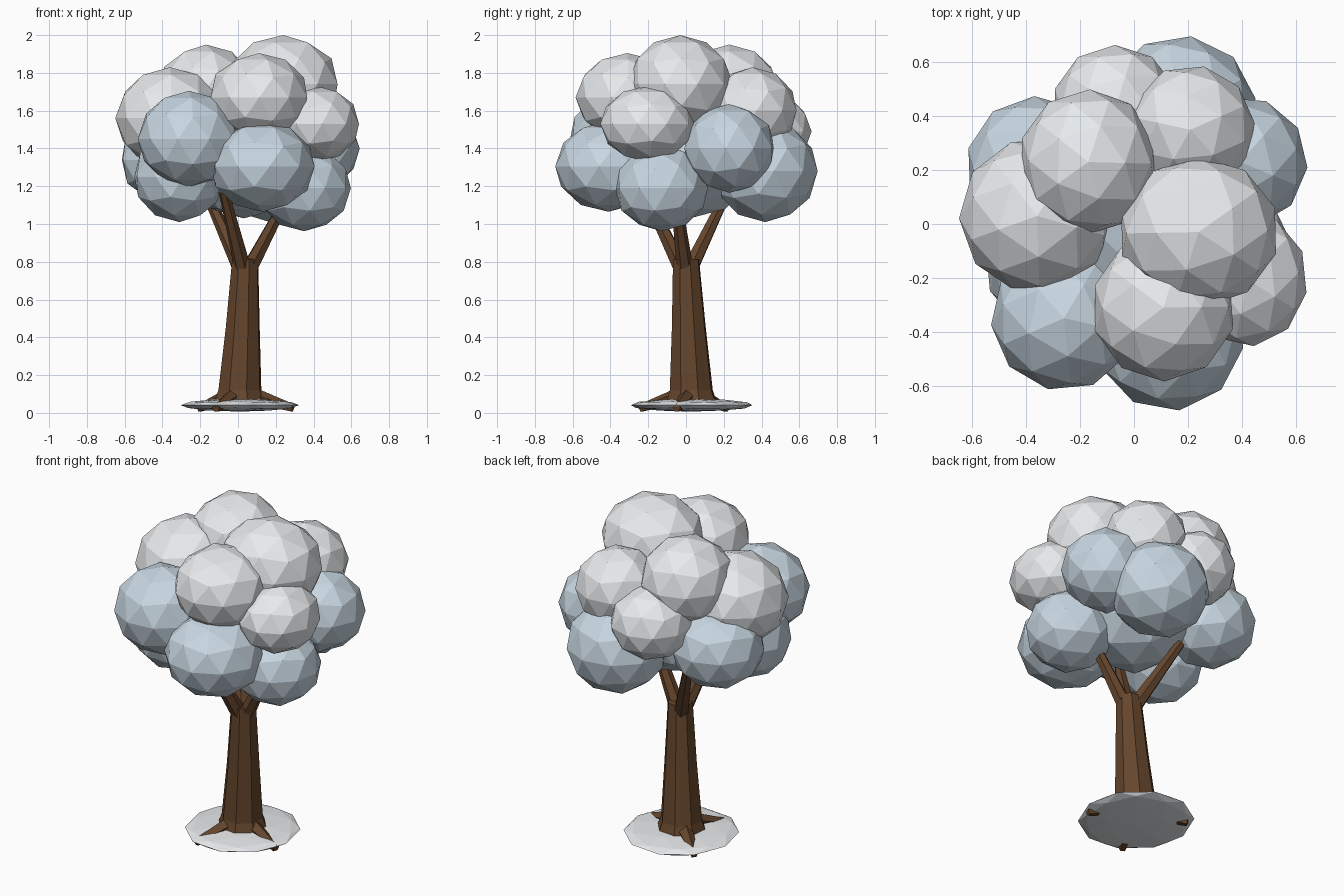
import bpy, bmesh, math, random
from mathutils import Vector, Matrix

if "Cube" in bpy.data.objects:
    bpy.data.objects.remove(bpy.data.objects["Cube"])

random.seed(4)


def material(name, rgb):
    m = bpy.data.materials.new(name)
    m.diffuse_color = (*rgb, 1)
    m.use_nodes = True
    m.node_tree.nodes["Principled BSDF"].inputs["Base Color"].default_value = m.diffuse_color
    return m


snow = material("snow_white", (0.80, 0.82, 0.84))
frost = material("frost_blue", (0.58, 0.68, 0.76))
bark = material("bark_brown", (0.13, 0.06, 0.025))


def finish(bm, name, mat):
    bmesh.ops.recalc_face_normals(bm, faces=bm.faces)
    me = bpy.data.meshes.new(name)
    bm.to_mesh(me)
    bm.free()
    me.materials.append(mat)
    ob = bpy.data.objects.new(name, me)
    bpy.context.collection.objects.link(ob)
    return ob


def blob(name, mat, center, radii):
    """Faceted, slightly squashed ball."""
    bm = bmesh.new()
    bmesh.ops.create_icosphere(bm, subdivisions=2, radius=1)
    spin = Matrix.Rotation(random.uniform(0, math.tau), 4, 'Z')
    bmesh.ops.transform(bm, verts=bm.verts,
                        matrix=Matrix.Translation(center) @ Matrix.Diagonal((*radii, 1)) @ spin)
    return finish(bm, name, mat)


def tube(name, mat, stations, sides, frame=None):
    """Capped loft through (x, y, z, radius) stations; rings follow `frame`, or stay level."""
    bm = bmesh.new()
    rot = frame.to_track_quat('Z', 'Y') if frame else Matrix.Identity(3).to_quaternion()
    rings = []
    for x, y, z, r in stations:
        ring = []
        for i in range(sides):
            a = math.tau * i / sides + 0.3
            off = rot @ Vector((r * math.cos(a), r * math.sin(a), 0))
            ring.append(bm.verts.new(Vector((x, y, z)) + off))
        rings.append(ring)
    for lo, hi in zip(rings, rings[1:]):
        for i in range(sides):
            j = (i + 1) % sides
            bm.faces.new((lo[i], lo[j], hi[j], hi[i]))
    bm.faces.new(rings[0][::-1])
    bm.faces.new(rings[-1])
    return finish(bm, name, mat)


# Snow patch at the foot
blob("ground_snow", snow, (0.01, 0.03, 0.041), (0.315, 0.33, 0.034))

# Trunk, flared at the bottom and leaning slightly
tube("trunk", bark, [(0.01, 0.03, 0.03, 0.15), (0.01, 0.028, 0.12, 0.119),
                     (0.025, 0.015, 0.45, 0.094), (0.038, 0.0, 0.815, 0.072)], 8)

# Three roots spreading into the snow
for i, deg in enumerate((-14, 138, 244)):
    d = Vector((math.cos(math.radians(deg)), math.sin(math.radians(deg)), 0))
    a = Vector((0.01, 0.03, 0.09)) + d * 0.07
    b = Vector((0.01, 0.02, 0.024)) + d * 0.29
    tube(f"root_{i + 1}", bark, [(*a, 0.046), (*b, 0.022)], 5, b - a)

# Three branches rising into the crown
for i, tip in enumerate(((-0.075, -0.22, 1.17), (-0.16, 0.21, 1.15), (0.25, -0.05, 1.12))):
    b = Vector(tip)
    a = Vector((0.038, 0, 0.76))
    a += Vector((b.x - a.x, b.y, 0)) * 0.1
    tube(f"branch_{i + 1}", bark, [(*a, 0.045), (*b, 0.027)], 6, b - a)

# Upper snowy crown
upper = [
    (0.24, -0.03, 1.74, 0.30, 0.28, 0.26),
    (-0.17, 0.23, 1.70, 0.26, 0.27, 0.25),
    (-0.36, 0.03, 1.56, 0.29, 0.29, 0.27),
    (0.21, 0.35, 1.60, 0.24, 0.24, 0.23),
    (0.11, -0.31, 1.67, 0.268, 0.275, 0.235),
    (0.42, -0.205, 1.53, 0.225, 0.25, 0.20),
    (-0.07, 0.43, 1.49, 0.235, 0.235, 0.21),
]
# Lower frosty crown, last entry is the hidden core
lower = [
    (-0.26, -0.35, 1.45, 0.272, 0.27, 0.255),
    (0.13, -0.41, 1.305, 0.28, 0.285, 0.24),
    (0.395, 0.23, 1.40, 0.25, 0.245, 0.235),
    (0.17, 0.42, 1.28, 0.285, 0.28, 0.27),
    (0.35, -0.13, 1.19, 0.25, 0.25, 0.228),
    (-0.36, 0.21, 1.34, 0.265, 0.265, 0.24),
    (-0.31, -0.15, 1.25, 0.245, 0.25, 0.24),
    (0.03, 0.02, 1.36, 0.36, 0.36, 0.33),
]
for prefix, mat, group in (("upper_foliage", snow, upper), ("lower_foliage", frost, lower)):
    for i, v in enumerate(group):
        blob(f"{prefix}_{i + 1}", mat, v[:3], v[3:])
